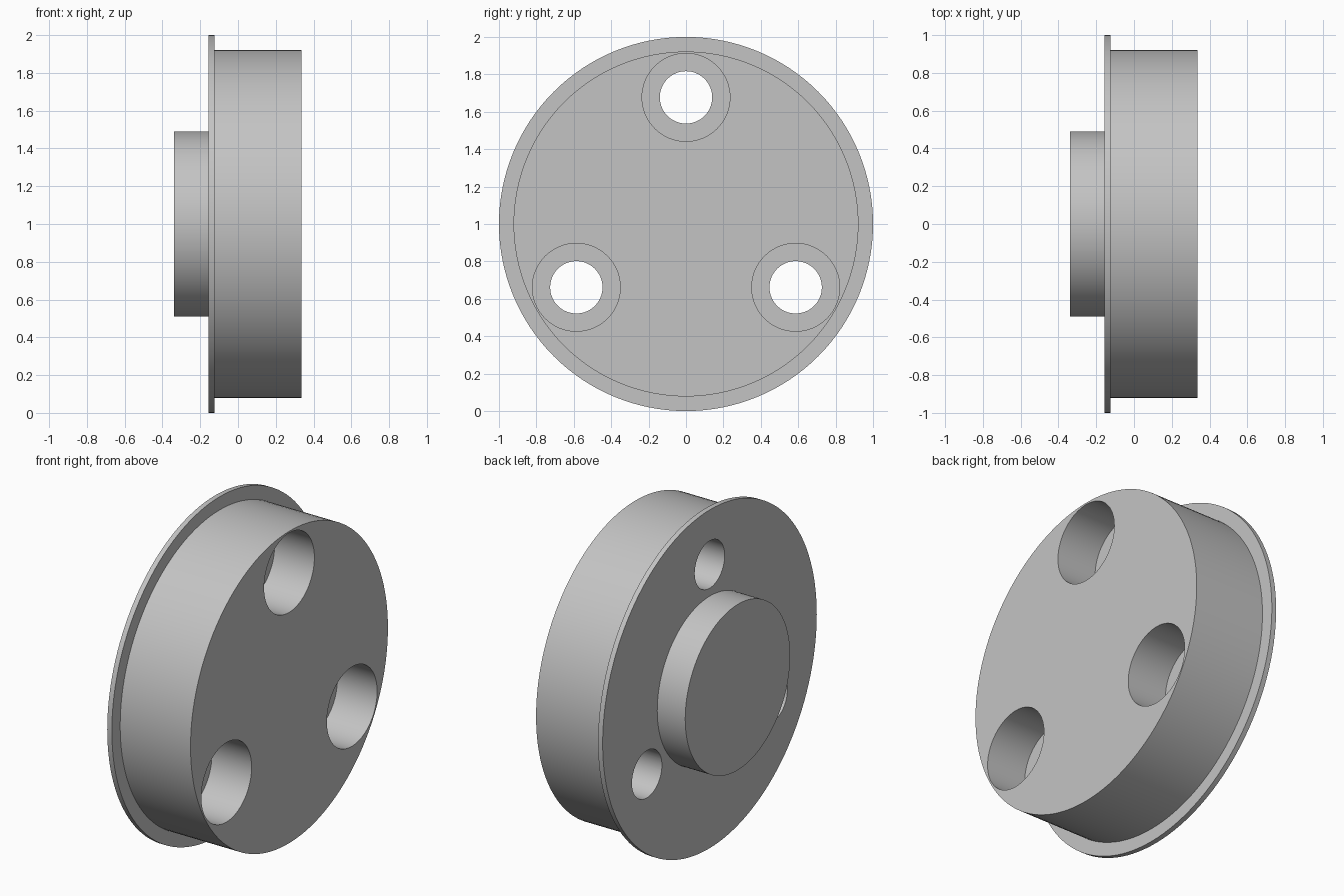
import bpy
import bmesh
from math import cos, sin, pi, radians

cube = bpy.data.objects.get("Cube")
if cube:
    bpy.data.objects.remove(cube, do_unlink=True)

# Plain grey metal
grey = bpy.data.materials.new("grey_metal")
grey.use_nodes = True
colour = (0.55, 0.55, 0.55, 1)
grey.diffuse_color = colour
grey.node_tree.nodes["Principled BSDF"].inputs["Base Color"].default_value = colour

AXIS_Z = 1.0
BOLT_RADIUS = 0.677


def add_turned(bm, profile, y, z, segments):
    """Add a closed solid turned around the x direction from (x, radius) steps."""
    rings = []
    for x, r in profile:
        angles = [2 * pi * i / segments for i in range(segments)]
        rings.append([bm.verts.new((x, y + r * sin(a), z + r * cos(a))) for a in angles])
    for a, b in zip(rings, rings[1:]):
        for i in range(segments):
            j = (i + 1) % segments
            bm.faces.new((a[i], a[j], b[j], b[i]))
    bm.faces.new(rings[0])
    bm.faces.new(rings[-1])


def make_object(name, bm):
    bmesh.ops.recalc_face_normals(bm, faces=bm.faces)
    mesh = bpy.data.meshes.new(name)
    bm.to_mesh(mesh)
    bm.free()
    mesh.materials.append(grey)
    obj = bpy.data.objects.new(name, mesh)
    bpy.context.collection.objects.link(obj)
    return obj


# Turned body: small hub, thin flange, thick disc
bm = bmesh.new()
add_turned(bm, [(-0.338, 0.49), (-0.155, 0.49), (-0.155, 1.0),
                (-0.125, 1.0), (-0.125, 0.922), (0.335, 0.922)], 0, AXIS_Z, 128)
body = make_object("flanged_disc", bm)

# Three stepped bolt holes, wide on the disc side
bm = bmesh.new()
for k in range(3):
    a = 2 * pi * k / 3
    add_turned(bm, [(-0.3, 0.14), (0.075, 0.14), (0.075, 0.235), (0.5, 0.235)],
               BOLT_RADIUS * sin(a), AXIS_Z + BOLT_RADIUS * cos(a), 64)
cutter = make_object("bolt_hole_cutter", bm)
cutter.hide_render = True

cut = body.modifiers.new("bolt_holes", 'BOOLEAN')
cut.operation = 'DIFFERENCE'
cut.solver = 'EXACT'
cut.object = cutter

bpy.ops.object.select_all(action='DESELECT')
body.select_set(True)
bpy.context.view_layer.objects.active = body
bpy.ops.object.modifier_apply(modifier=cut.name)
bpy.data.objects.remove(cutter, do_unlink=True)
bpy.ops.object.shade_smooth_by_angle(angle=radians(30))
